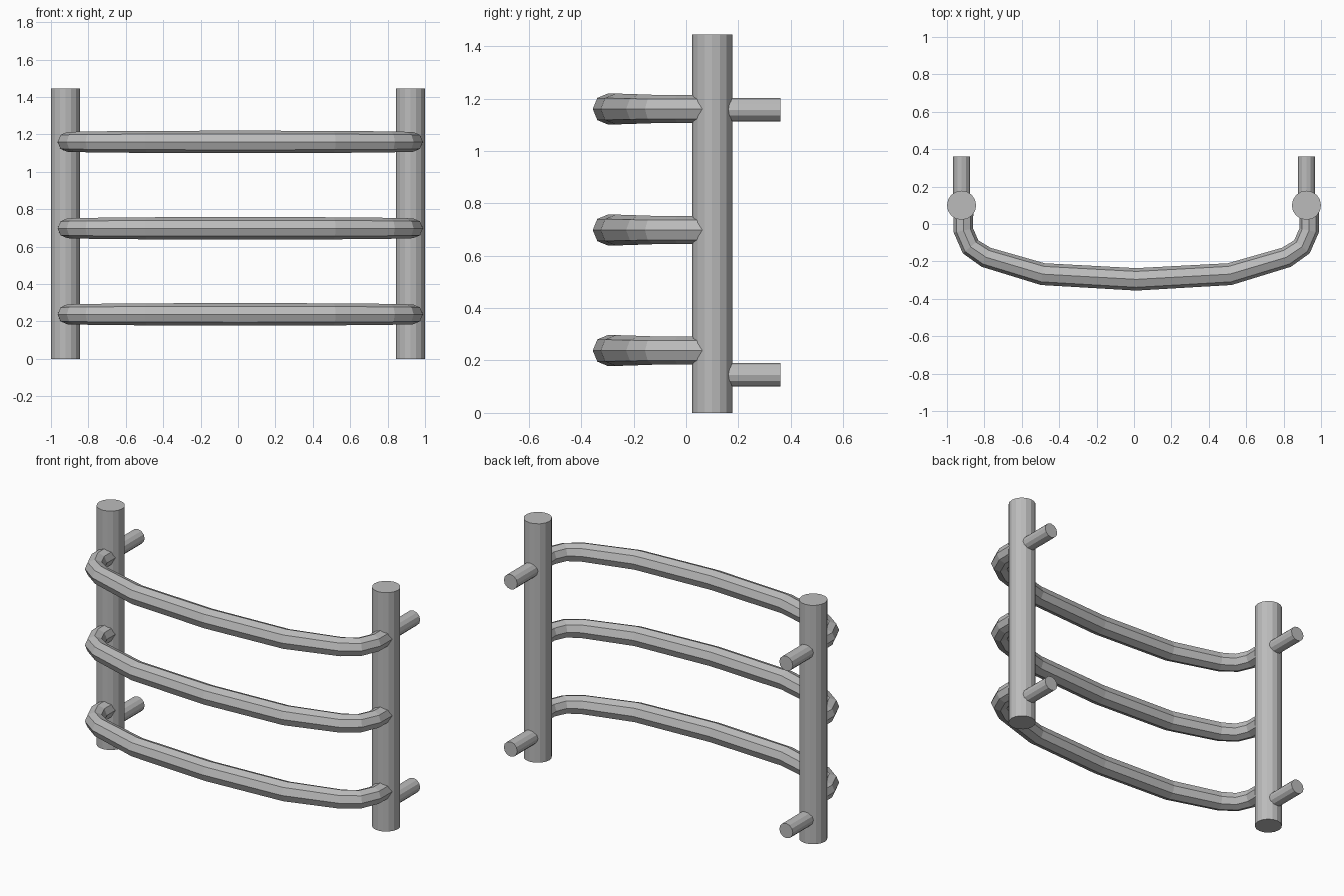
import bpy, bmesh, math
from mathutils import Vector

cube = bpy.data.objects.get("Cube")
if cube:
    bpy.data.objects.remove(cube, do_unlink=True)

# Brushed grey metal
metal = bpy.data.materials.new("grey metal")
metal.use_nodes = True
grey = (0.5, 0.5, 0.5, 1)
metal.diffuse_color = grey
metal.node_tree.nodes["Principled BSDF"].inputs["Base Color"].default_value = grey


def tube(name, path, radii, sides):
    """Sweep a polygon along a path, with flat caps and mitred joints."""
    pts = [Vector(p) for p in path]
    bm = bmesh.new()
    rings = []
    for i, p in enumerate(pts):
        before = (p - pts[i - 1]).normalized() if i else None
        after = (pts[i + 1] - p).normalized() if i < len(pts) - 1 else None
        tangent = ((before or after) + (after or before)).normalized()
        up = Vector((0, 0, 1)) if abs(tangent.z) < 0.9 else Vector((0, 1, 0))
        side = tangent.cross(up).normalized()
        ring = []
        for k in range(sides):
            a = math.tau * k / sides
            ring.append(bm.verts.new(p + radii[i] * (math.cos(a) * side + math.sin(a) * up)))
        rings.append(ring)
    for a, b in zip(rings, rings[1:]):
        for k in range(sides):
            n = (k + 1) % sides
            bm.faces.new((a[k], a[n], b[n], b[k]))
    bm.faces.new(rings[0])
    bm.faces.new(rings[-1])
    bmesh.ops.recalc_face_normals(bm, faces=bm.faces)
    mesh = bpy.data.meshes.new(name)
    bm.to_mesh(mesh)
    bm.free()
    mesh.materials.append(metal)
    obj = bpy.data.objects.new(name, mesh)
    bpy.context.collection.objects.link(obj)
    return obj


# Upright posts with wall pegs at the back
for label, x in (("right", -0.922), ("left", 0.922)):
    tube(f"{label}_post", [(x, 0.1, 0), (x, 0.1, 1.445)], [0.078] * 2, 16)
    for level, z in (("lower", 0.145), ("upper", 1.157)):
        tube(f"{label}_{level}_wall_peg", [(x, 0.1, z), (x, 0.36, z)], [0.045] * 2, 12)

# Bowed rails: half a profile, mirrored about the middle
half = [(0.924, 0.09, 0.053), (0.924, -0.035, 0.053), (0.886, -0.122, 0.054),
        (0.803, -0.178, 0.056), (0.5, -0.268, 0.059)]
profile = [(-x, y, r) for x, y, r in half] + [(0, -0.296, 0.06)] + half[::-1]
for label, z in (("lower", 0.238), ("middle", 0.698), ("upper", 1.16)):
    tube(f"{label}_rail", [(x + 0.012, y, z) for x, y, r in profile],
         [r for x, y, r in profile], 8)
